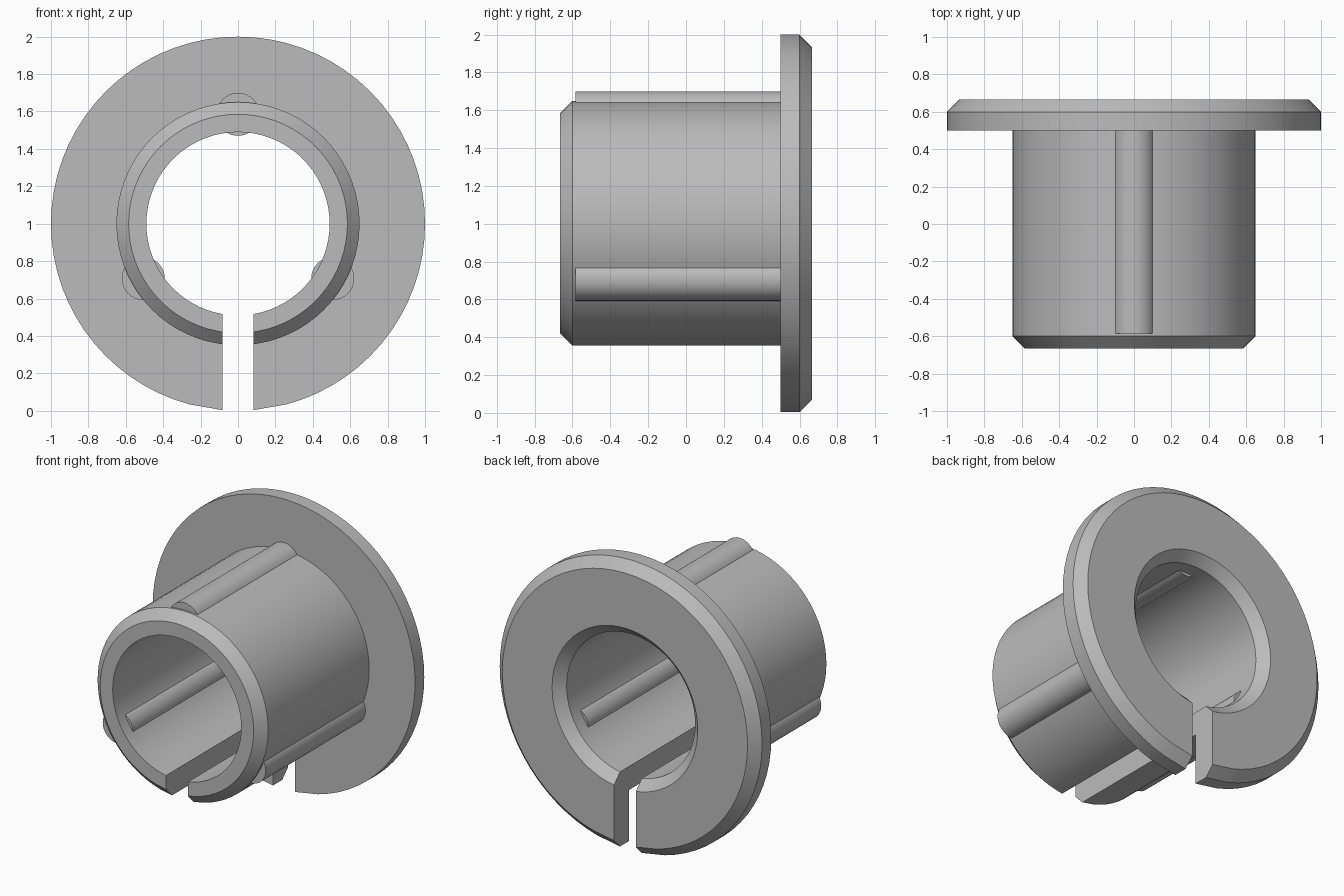
import bpy
import bmesh
from math import sin, cos, asin, pi, radians

cube = bpy.data.objects.get("Cube")
if cube:
    bpy.data.objects.remove(cube, do_unlink=True)

AXIS_Z = 1.0        # height of the bushing axis
HALF_SLOT = 0.083   # half the width of the slot at the bottom
CHAMFER = 0.065
FRONT, FLANGE, BACK = -0.665, 0.5, 0.665
BORE, TUBE, RIM = 0.49, 0.65, 1.0

grey = bpy.data.materials.new("plain grey")
grey.use_nodes = True
COLOUR = (0.5, 0.5, 0.5, 1)
grey.diffuse_color = COLOUR
grey.node_tree.nodes["Principled BSDF"].inputs["Base Color"].default_value = COLOUR


def finish(name, bm):
    bmesh.ops.recalc_face_normals(bm, faces=bm.faces)
    mesh = bpy.data.meshes.new(name)
    bm.to_mesh(mesh)
    bm.free()
    mesh.materials.append(grey)
    obj = bpy.data.objects.new(name, mesh)
    bpy.context.collection.objects.link(obj)
    return obj


def smooth(obj):
    bpy.ops.object.select_all(action='DESELECT')
    obj.select_set(True)
    bpy.context.view_layer.objects.active = obj
    bpy.ops.object.shade_smooth_by_angle(angle=radians(25))


def slotted_ring(name, profile, steps=68):
    """Sweep (radius, y) points about the axis, ending on flat slot walls."""
    bm = bmesh.new()
    rings = []
    for i in range(steps + 1):
        ring = []
        for r, y in profile:
            a = radians(10) + i * radians(340) / steps
            if i == 0:
                a = asin(HALF_SLOT / r)
            elif i == steps:
                a = 2 * pi - asin(HALF_SLOT / r)
            ring.append(bm.verts.new((r * sin(a), y, AXIS_Z - r * cos(a))))
        rings.append(ring)
    n = len(profile)
    for a, b in zip(rings, rings[1:]):
        for j in range(n):
            k = (j + 1) % n
            bm.faces.new((a[j], a[k], b[k], b[j]))
    bm.faces.new(rings[0])
    bm.faces.new(rings[-1])
    return finish(name, bm)


def rib(name, angle, radius=0.115, offset=0.585, front=-0.585, sides=32):
    """Round rod parallel to the axis, bulging through the tube wall."""
    bm = bmesh.new()
    cx, cz = offset * sin(angle), AXIS_Z + offset * cos(angle)
    ends = []
    for y in (front, FLANGE + 0.005):
        ends.append([bm.verts.new((cx + radius * sin(2 * pi * i / sides), y,
                                   cz + radius * cos(2 * pi * i / sides)))
                     for i in range(sides)])
    for i in range(sides):
        k = (i + 1) % sides
        bm.faces.new((ends[0][i], ends[0][k], ends[1][k], ends[1][i]))
    for end in ends:
        bm.faces.new(end)
    return finish(name, bm)


# Tube and flange in one swept section
smooth(slotted_ring("flanged_bushing", [
    (BORE, FRONT),
    (TUBE - CHAMFER, FRONT),
    (TUBE, FRONT + CHAMFER),
    (TUBE, FLANGE),
    (RIM, FLANGE),
    (RIM, BACK - CHAMFER),
    (RIM - CHAMFER, BACK),
    (BORE + CHAMFER, BACK),
    (BORE, BACK - CHAMFER),
]))

# Three ribs spaced evenly round the tube
for name, turn in (("top_rib", 0), ("left_rib", 1), ("right_rib", 2)):
    smooth(rib(name, turn * 2 * pi / 3))
